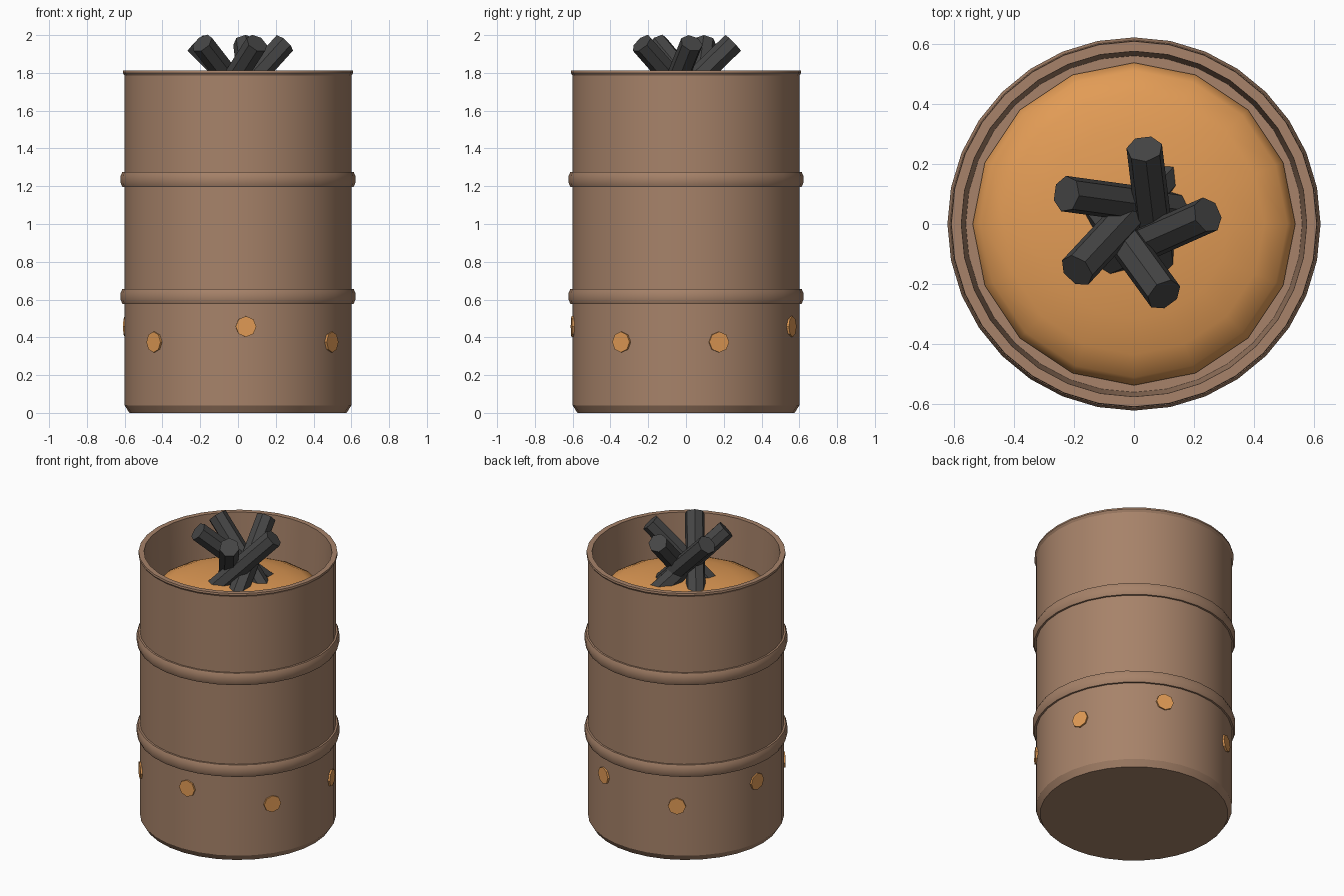
import bpy, bmesh, math
from mathutils import Vector

if "Cube" in bpy.data.objects:
    bpy.data.objects.remove(bpy.data.objects["Cube"])


def material(name, rgb):
    m = bpy.data.materials.new(name)
    m.diffuse_color = (*rgb, 1)
    m.use_nodes = True
    m.node_tree.nodes["Principled BSDF"].inputs["Base Color"].default_value = m.diffuse_color
    return m


RUST = material("rusty_brown", (0.385, 0.225, 0.142))
EMBER = material("ember_orange", (0.76, 0.33, 0.092))
CHAR = material("charcoal", (0.06, 0.06, 0.06))


def finish(bm, name, mat, angle=None):
    bmesh.ops.recalc_face_normals(bm, faces=bm.faces[:])
    mesh = bpy.data.meshes.new(name)
    bm.to_mesh(mesh)
    bm.free()
    mesh.materials.append(mat)
    ob = bpy.data.objects.new(name, mesh)
    bpy.context.collection.objects.link(ob)
    if angle:
        bpy.ops.object.select_all(action='DESELECT')
        ob.select_set(True)
        bpy.context.view_layer.objects.active = ob
        bpy.ops.object.shade_smooth_by_angle(angle=math.radians(angle))
    return ob


def lathe(name, profile, sides, mat, angle):
    """Revolve (radius, height) points around z."""
    bm = bmesh.new()
    verts = [bm.verts.new((r, 0, z)) for r, z in profile]
    edges = [bm.edges.new(p) for p in zip(verts, verts[1:])]
    bmesh.ops.spin(bm, geom=verts + edges, cent=(0, 0, 0), axis=(0, 0, 1),
                   angle=math.tau, steps=sides, use_merge=True)
    bmesh.ops.remove_doubles(bm, verts=bm.verts[:], dist=1e-4)
    return finish(bm, name, mat, angle)


def rod(name, start, end, radius, sides, mat, angle=None):
    """Closed cylinder between two points."""
    a, b = Vector(start), Vector(end)
    bm = bmesh.new()
    bmesh.ops.create_cone(bm, cap_ends=True, segments=sides, radius1=radius,
                          radius2=radius, depth=(b - a).length)
    rot = (b - a).to_track_quat('Z', 'Y').to_matrix()
    bmesh.ops.rotate(bm, verts=bm.verts[:], cent=(0, 0, 0), matrix=rot)
    bmesh.ops.translate(bm, verts=bm.verts[:], vec=(a + b) / 2)
    return finish(bm, name, mat, angle)


def rib(z):
    return [(0.6, z - 0.04), (0.612, z - 0.04), (0.621, z - 0.019),
            (0.621, z + 0.019), (0.612, z + 0.04), (0.6, z + 0.04)]


# Drum: base chamfer, two ribs, rolled rim, tapered inner wall and inner floor
drum = [(0, 0), (0.575, 0), (0.6, 0.04)] + rib(0.617) + rib(1.236)
drum += [(0.6, 1.785), (0.61, 1.8), (0.608, 1.812), (0.575, 1.812),
         (0.56, 1.5), (0, 1.5)]
lathe("drum", drum, 32, RUST, 30)

# Bed of embers: flattened dome
dome = [(0.537 * math.cos(t), 1.51 + 0.13 * math.sin(t))
        for t in (math.radians(18 * i) for i in range(6))]
lathe("ember_bed", [(0.537, 1.49)] + dome, 16, EMBER, 60)

# Glowing vent holes around the lower drum, at two heights
for i, z in enumerate((0.457, 0.375, 0.375, 0.457, 0.375, 0.457, 0.375)):
    a = math.radians(-86) + i * math.tau / 7
    d = Vector((math.cos(a), math.sin(a), 0))
    h = Vector((0, 0, z))
    rod(f"vent_hole_{i + 1}", d * 0.58 + h, d * 0.608 + h, 0.055, 8, EMBER)

# Crossed charred logs: upper and lower end of each
logs = [((0.035, 0.25), (0.09, -0.20)), ((-0.225, 0.10), (0.21, 0.04)),
        ((-0.19, -0.155), (0.15, 0.21)), ((0.10, -0.235), (-0.18, 0.15)),
        ((0.245, 0.03), (-0.15, -0.145))]
for i, (top, low) in enumerate(logs):
    rod(f"charred_log_{i + 1}", (*low, 1.52), (*top, 1.957), 0.061, 7, CHAR, 30)
